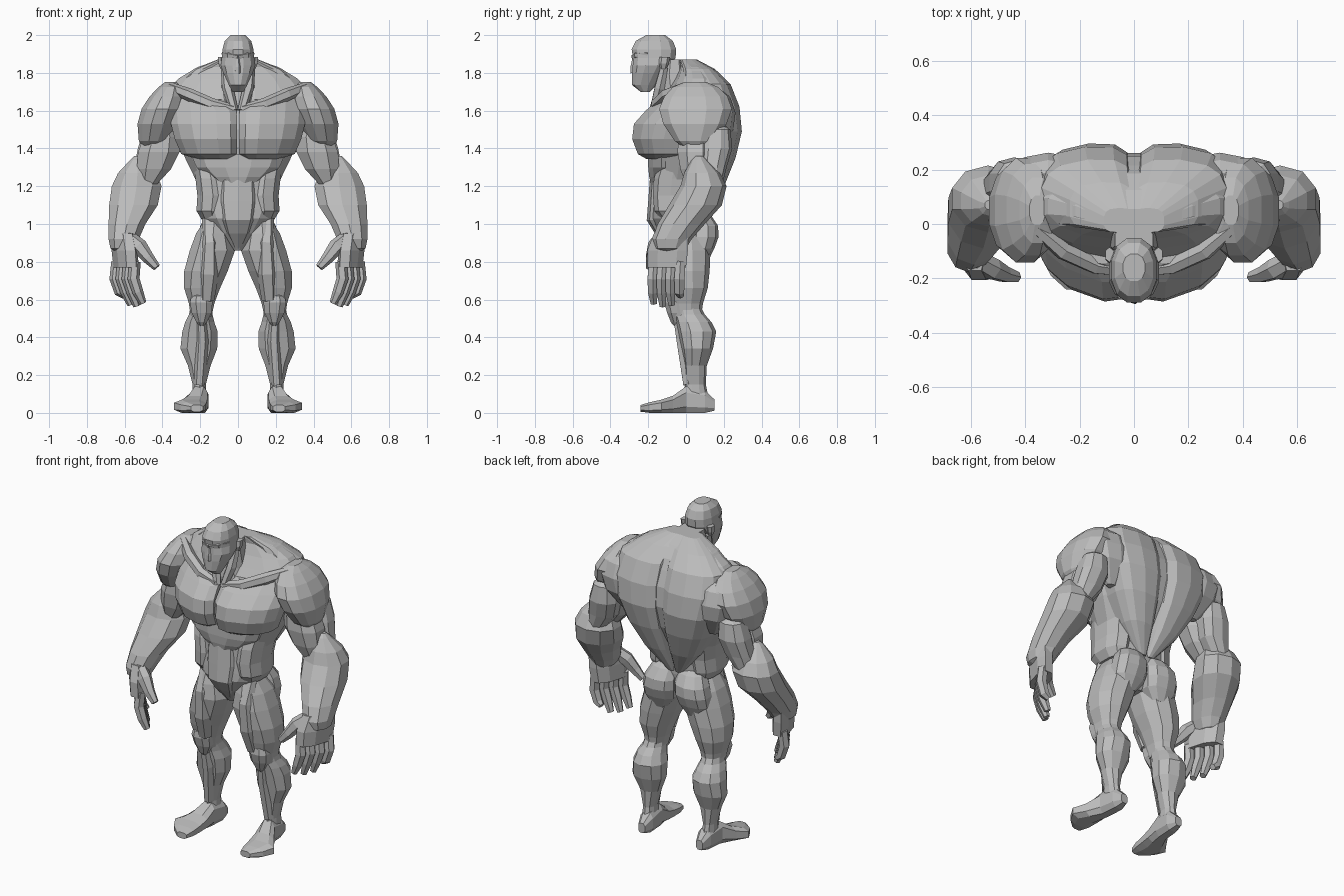
import bpy, bmesh, math
from mathutils import Vector

skin = bpy.data.materials.new("grey_skin")
skin.diffuse_color = (0.5, 0.5, 0.5, 1)


def skin_rings(name, rings, mirror):
    """Bridge a list of point rings into a closed, flat-faced solid."""
    bm = bmesh.new()
    loops = [[bm.verts.new(p) for p in ring] for ring in rings]
    n = len(loops[0])
    for a, b in zip(loops, loops[1:]):
        for i in range(n):
            j = (i + 1) % n
            bm.faces.new((a[i], a[j], b[j], b[i]))
    bm.faces.new(loops[0][::-1])
    bm.faces.new(loops[-1])
    bmesh.ops.recalc_face_normals(bm, faces=bm.faces[:])
    me = bpy.data.meshes.new(name)
    bm.to_mesh(me)
    bm.free()
    me.materials.append(skin)
    ob = bpy.data.objects.new(name, me)
    bpy.context.collection.objects.link(ob)
    if mirror:
        mod = ob.modifiers.new("mirror", "MIRROR")
        mod.use_mirror_merge = False
    return ob


def section(n, p):
    """Unit superellipse with n corners, filling the square -1..1."""
    pts = []
    for i in range(n):
        t = 2 * math.pi * (i + 0.5) / n
        c, s = math.cos(t), math.sin(t)
        pts.append((math.copysign(abs(c) ** (2 / p), c), math.copysign(abs(s) ** (2 / p), s)))
    mx, my = max(q[0] for q in pts), max(q[1] for q in pts)
    return [(a / mx, b / my) for a, b in pts]


def shrunk(row, dw, f=0.45):
    """A smaller copy of a section, moved by dw, to round off an end."""
    w, u0, u1, v0, v1 = row
    u, v, a, b = (u0 + u1) / 2, (v0 + v1) / 2, (u1 - u0) / 2 * f, (v1 - v0) / 2 * f
    return (w + dw, u - a, u + a, v - b, v + b)


def loft(name, rows, n=10, p=2.3, mirror=True, along_y=False, cap=0.0, bend=0.0, skew=0.0):
    """Rows are (level, u0, u1, v0, v1): the box around each section.
    cap rounds both ends, bend curves the part away from x = 0, skew slants it."""
    if cap:
        s = math.copysign(cap, rows[-1][0] - rows[0][0])
        rows = [shrunk(rows[0], -s)] + list(rows) + [shrunk(rows[-1], s)]
    rings = []
    for w, u0, u1, v0, v1 in rows:
        ring = []
        for a, b in section(n, p):
            u = (u0 + u1) / 2 + a * (u1 - u0) / 2 + skew * b * (v1 - v0) / 2
            v = (v0 + v1) / 2 + b * (v1 - v0) / 2 + bend * u * u
            ring.append((u, w, v) if along_y else (u, v, w))
        rings.append(ring)
    return skin_rings(name, rings, mirror)


def centred(name, rows, **kw):
    """Rows are (level, half width, v0, v1), symmetric about x = 0."""
    return loft(name, [(w, -r, r, a, b) for w, r, a, b in rows], mirror=False, **kw)


def tube(name, path, n=6, mirror=True):
    """Path points are (x, y, z, radius)."""
    pts = [Vector(q[:3]) for q in path]
    rings = []
    for i, c in enumerate(pts):
        d = (pts[min(i + 1, len(pts) - 1)] - pts[max(i - 1, 0)]).normalized()
        side = d.cross(Vector((0, 1, 0.01))).normalized()
        up = d.cross(side)
        r = path[i][3]
        rings.append([c + r * (side * math.cos(k * math.tau / n) + up * math.sin(k * math.tau / n))
                      for k in range(n)])
    return skin_rings(name, rings, mirror)


# Torso core from crotch to neck base
centred("torso", [(0.86, .03, -.09, .05), (0.95, .12, -.15, .10), (1.03, .185, -.185, .11),
                  (1.08, .212, -.18, .11), (1.15, .21, -.175, .115), (1.23, .222, -.175, .16),
                  (1.36, .285, -.185, .225), (1.50, .34, -.19, .26), (1.62, .37, -.15, .25),
                  (1.71, .37, -.09, .215), (1.77, .315, -.055, .185), (1.83, .215, -.03, .125),
                  (1.87, .10, -.04, .055)], n=16, p=2.3)

# Back halves with a narrow spine groove
loft("back_muscle", [(1.05, .002, .05, .04, .12), (1.20, .002, .18, 0, .205),
                     (1.35, .002, .27, 0, .268), (1.49, .002, .33, 0, .304),
                     (1.62, .002, .36, 0, .293), (1.74, .002, .34, 0, .245),
                     (1.82, .002, .235, -.01, .158), (1.87, .002, .11, -.03, .06)],
     n=14, p=3, bend=-.3)
loft("shoulder_blade", [(1.42, .22, .36, .10, .20), (1.50, .18, .42, .08, .25),
                        (1.59, .18, .45, .06, .262), (1.67, .20, .43, .06, .235)], n=10, cap=.04)

# Chest, abdomen and flanks
loft("chest_muscle", [(1.345, .04, .22, -.22, -.08), (1.37, .008, .30, -.265, -.07),
                      (1.45, .004, .335, -.297, -.10), (1.53, .004, .355, -.289, -.10),
                      (1.60, .008, .36, -.228, -.08), (1.66, .08, .33, -.17, -.06)],
     n=12, p=2.7, bend=1.05)
centred("upper_abdomen", [(1.19, .08, -.18, 0), (1.25, .16, -.195, 0), (1.30, .22, -.20, 0),
                          (1.37, .25, -.20, 0)], n=12, p=2.2)
centred("belly_plate", [(0.87, .02, -.10, 0), (0.95, .07, -.165, 0), (1.02, .095, -.208, 0),
                        (1.12, .11, -.20, 0), (1.23, .105, -.192, 0), (1.30, .07, -.18, 0)],
        n=10, p=2.7)
loft("flank", [(1.02, .08, .19, -.13, .08), (1.07, .06, .22, -.168, .10),
               (1.15, .05, .215, -.175, .11), (1.24, .06, .225, -.17, .13),
               (1.33, .08, .24, -.14, .12)], n=10)

# Neck and collar
centred("neck", [(1.58, .12, -.16, .05), (1.70, .09, -.14, .05), (1.79, .08, -.14, .02),
                 (1.87, .07, -.12, 0)], n=10)
tube("neck_cord", [(.07, -.115, 1.83, .022), (.055, -.14, 1.72, .03), (.02, -.172, 1.60, .022)])
tube("collarbone", [(.025, -.172, 1.61, .022), (.14, -.155, 1.635, .032),
                    (.26, -.10, 1.685, .034), (.36, -.015, 1.725, .026)])

# Head and face
centred("head", [(1.70, .03, -.24, -.19), (1.735, .048, -.285, -.155), (1.80, .078, -.285, -.11),
                 (1.84, .092, -.282, -.08), (1.88, .086, -.28, -.055), (1.925, .082, -.288, -.052),
                 (1.97, .07, -.265, -.07), (2.0, .04, -.21, -.11)], n=12, p=2.3)
tube("brow", [(0, -.276, 1.885, .016), (.045, -.262, 1.895, .018), (.076, -.20, 1.90, .014)], n=5)
tube("nose", [(0, -.275, 1.875, .010), (0, -.280, 1.83, .015), (0, -.276, 1.80, .02)],
     n=5, mirror=False)
loft("ear", [(1.82, .07, .092, -.135, -.105), (1.85, .075, .104, -.145, -.09),
             (1.885, .075, .105, -.14, -.085)], n=6)

# Arms
loft("shoulder", [(1.38, .45, .49, .02, .09), (1.44, .37, .525, -.06, .15),
                  (1.53, .32, .532, -.12, .215), (1.61, .29, .51, -.142, .243),
                  (1.675, .28, .468, -.115, .22), (1.725, .29, .42, -.07, .17)],
     n=12, p=2.2, cap=.028)
loft("biceps", [(1.21, .43, .52, 0, .10), (1.29, .355, .535, -.03, .13),
                (1.38, .31, .53, -.045, .14), (1.46, .31, .50, -.04, .14),
                (1.54, .34, .48, -.02, .14)], n=8)
loft("triceps", [(1.20, .46, .56, .06, .19), (1.30, .38, .55, .06, .215),
                 (1.40, .35, .53, .06, .245), (1.50, .36, .50, .08, .235)], n=10, cap=.03)
loft("forearm", [(1.34, .49, .57, .03, .11), (1.27, .43, .635, -.01, .18),
                 (1.20, .405, .668, -.03, .215), (1.10, .425, .682, -.09, .19),
                 (1.00, .49, .685, -.15, .10), (.92, .525, .685, -.178, .03),
                 (.87, .55, .675, -.165, 0)], n=10, p=2.1, cap=.02)
loft("palm", [(.95, .56, .66, -.17, .01), (.86, .545, .655, -.205, .01),
              (.77, .54, .645, -.205, .0)], n=8, p=2.4, skew=.28)
for i, finger in enumerate(("index", "middle", "ring", "little")):
    y = -.17 + i * .047
    x = .545 + i * .032
    end = (.58, .565, .572, .62)[i]
    tube(finger + "_finger", [(x, y, .80, .030), (x + .008, y - .006, .71, .032),
                              (x - .015, y - .006, .64, .029), (x - .042, y, end, .019)])
tube("thumb", [(.58, -.13, .93, .038), (.52, -.165, .88, .042), (.475, -.185, .82, .032),
               (.43, -.195, .77, .021)])

# Legs
loft("thigh", [(1.03, .08, .17, -.13, .06), (.95, .04, .222, -.155, .115),
               (.86, .016, .255, -.165, .13), (.75, .055, .285, -.15, .125),
               (.66, .095, .285, -.125, .115), (.58, .125, .26, -.10, .09),
               (.51, .14, .25, -.08, .08)], n=10, p=2.2)
loft("buttock", [(.80, .07, .17, .02, .115), (.87, .015, .215, 0, .15), (.93, .004, .215, 0, .172),
                 (.99, .004, .20, 0, .17), (1.05, .01, .17, 0, .13)], n=10, p=2.3, cap=.025)
tube("thigh_strap", [(.16, -.09, 1.03, .03), (.15, -.13, .90, .045), (.155, -.115, .74, .055),
                     (.165, -.08, .60, .04)])
loft("kneecap", [(.48, .165, .22, -.08, -.02), (.53, .14, .245, -.10, -.02),
                 (.585, .135, .255, -.115, -.02), (.62, .15, .245, -.11, -.02)], n=8, cap=.02)
loft("lower_leg", [(.57, .14, .25, -.07, .075), (.52, .135, .26, -.065, .10),
                   (.48, .125, .28, -.055, .135), (.43, .108, .295, -.045, .16),
                   (.34, .11, .305, -.025, .143), (.25, .145, .265, -.01, .11),
                   (.15, .17, .24, -.005, .105), (.05, .165, .24, -.02, .125)], n=10, p=2.1)
tube("shin", [(.195, -.045, .52, .028), (.19, -.02, .38, .034), (.205, .012, .15, .03)], n=6)
loft("foot", [(.152, .175, .22, .012, .07), (.10, .155, .24, 0, .12), (0, .16, .25, 0, .14),
              (-.07, .163, .295, 0, .09), (-.13, .167, .338, 0, .07), (-.19, .172, .305, 0, .057),
              (-.24, .185, .25, .006, .042)], n=8, p=2.8, along_y=True)
